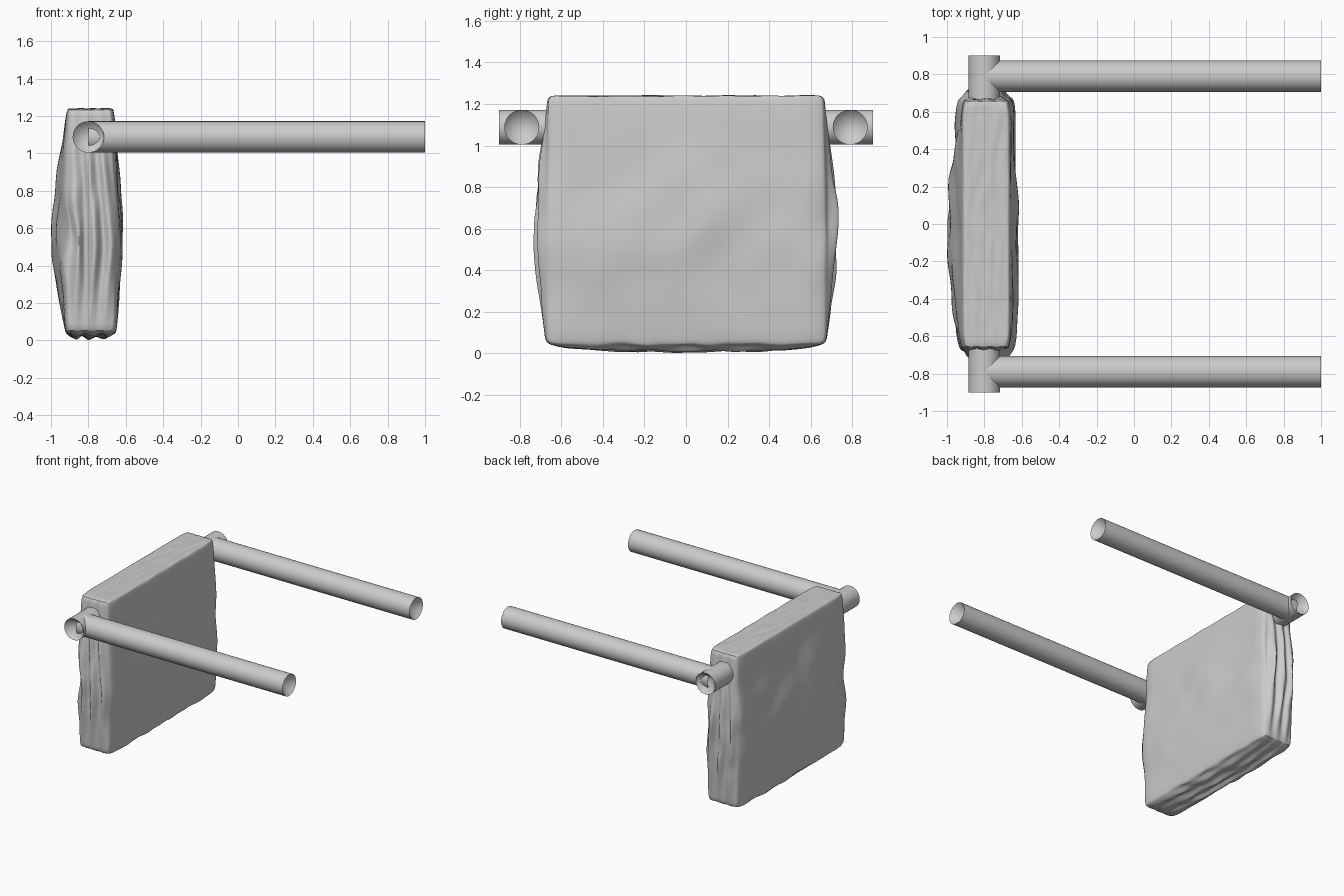
import bpy, bmesh
from math import sin, cos, pi, radians
from mathutils import Vector, noise

if "Cube" in bpy.data.objects:
    bpy.data.objects.remove(bpy.data.objects["Cube"])

R = 0.084      # bar radius
ZB = 1.088     # bar height
SEG = 32


def finish(name, bm, angle):
    bmesh.ops.recalc_face_normals(bm, faces=bm.faces)
    me = bpy.data.meshes.new(name)
    bm.to_mesh(me)
    bm.free()
    ob = bpy.data.objects.new(name, me)
    bpy.context.collection.objects.link(ob)
    bpy.ops.object.select_all(action='DESELECT')
    ob.select_set(True)
    bpy.context.view_layer.objects.active = ob
    bpy.ops.object.shade_smooth_by_angle(angle=radians(angle))
    return ob


def bar(name, start, end, dish=0.09):
    """Round bar with dished conical ends."""
    a, b = Vector(start), Vector(end)
    d = (b - a).normalized()
    side = d.cross(Vector((0, 0, 1))).normalized()
    up = side.cross(d)
    bm = bmesh.new()
    rings = []
    for p in (a, b):
        rings.append([bm.verts.new(p + R * (cos(2 * pi * i / SEG) * side + sin(2 * pi * i / SEG) * up))
                      for i in range(SEG)])
    tips = [bm.verts.new(a + d * dish), bm.verts.new(b - d * dish)]
    for i in range(SEG):
        j = (i + 1) % SEG
        bm.faces.new((rings[0][i], rings[0][j], rings[1][j], rings[1][i]))
        for ring, tip in zip(rings, tips):
            bm.faces.new((ring[i], ring[j], tip))
    return finish(name, bm, 40)


# Rail and the two arms
bar("rail", (-0.80, -0.90, ZB), (-0.80, 0.90, ZB))
for label, y in (("front", -0.79), ("back", 0.79)):
    bar(label + "_arm", (-0.80, y, ZB), (1.0, y, ZB))


# Folded towel: a dense box pushed into soft bulges and layered folds
def folds(u, phase):
    """Layer ridges across the thickness, fading to nothing at the faces."""
    return (1 - u ** 4) * (0.68 + 0.32 * cos(3.2 * pi * u + phase))


def edge_round(a, amount):
    """Inset near |a| = 1 that rounds off an edge."""
    t = max(0.0, (abs(a) - 0.86) / 0.14)
    return amount * t * t


def towel_point(u, v, w):
    n = noise.noise(Vector((u * 1.5 + 4, v * 3, w * 2.5)))
    fine = noise.noise(Vector((u * 3, v * 5 + 9, w * 3)))
    s = (1 - w) / 2                              # 0 at top, 1 at bottom
    belly = max(0.0, sin(pi * s ** 1.1)) ** 1.3
    # thickness
    if u < 0:
        half = 0.130 + 0.008 * s + (0.020 + 0.040 * (1 - v * v)) * belly + 0.035 * n * belly
    else:
        half = 0.130 + 0.014 * s + (0.016 + 0.012 * (1 - v * v)) * belly + 0.018 * n * belly
    half -= edge_round(v, 0.012) + edge_round(w, 0.006)
    x = -0.79 + u * half
    # width, with vertical folds on the end faces
    wave = folds(u, 1.4 * sin(2.5 * w + v))
    width = 0.662 + 0.010 * s + wave * (belly * (0.058 + 0.02 * fine) + 0.006)
    width -= edge_round(u, 0.006) + edge_round(w, 0.003)
    y = v * width
    # height, with layer ridges along the underside
    ridge = folds(u, 0.9 * sin(3 * v + 1)) * (1 - v ** 4)
    low = 0.055 - 0.036 * ridge - 0.020 * fine * (1 - v * v)
    low += edge_round(u, 0.006) + edge_round(v, 0.006)
    high = 1.239 + 0.006 * fine - edge_round(u, 0.005)
    z = high + (low - high) * s
    return x, y, z


bm = bmesh.new()
bmesh.ops.create_cube(bm, size=2)
bmesh.ops.subdivide_edges(bm, edges=bm.edges[:], cuts=31, use_grid_fill=True)
for vert in bm.verts:
    vert.co = towel_point(*vert.co)
lowest = min(vert.co.z for vert in bm.verts)
for vert in bm.verts:                            # settle the hem on the ground
    vert.co.z -= lowest * (1.24 - vert.co.z) / 1.24
left = min(vert.co.x for vert in bm.verts)
for vert in bm.verts:                            # bring the outer face to x = -1
    if vert.co.x < -0.92:
        vert.co.x = -0.92 + (vert.co.x + 0.92) * 0.08 / (-0.92 - left)
towel = finish("folded_towel", bm, 60)
sub = towel.modifiers.new("soften", 'SUBSURF')
sub.levels = sub.render_levels = 1
